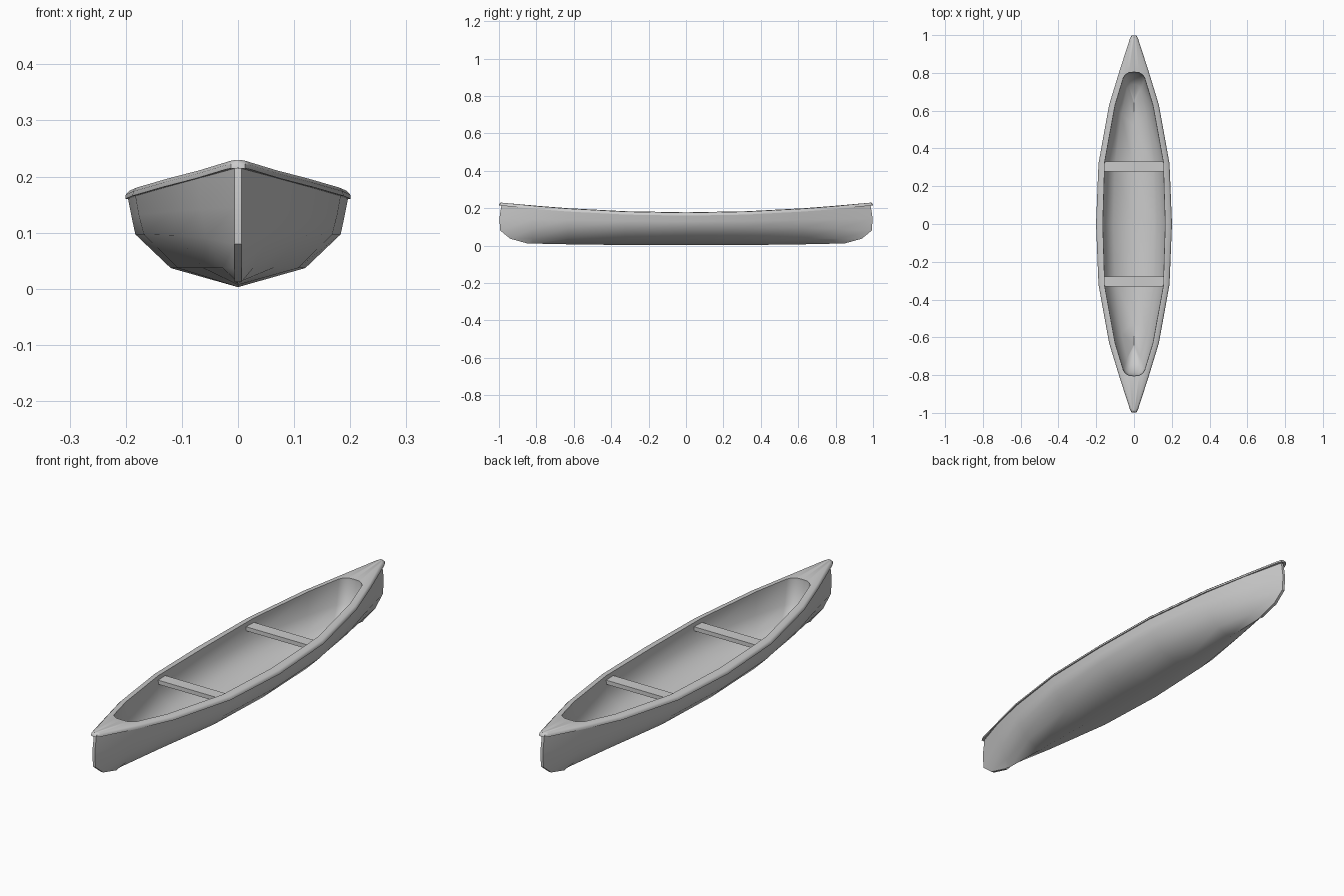
import bpy
import bmesh
import math

cube = bpy.data.objects.get("Cube")
if cube:
    bpy.data.objects.remove(cube, do_unlink=True)

grey = bpy.data.materials.new("light grey")
grey.use_nodes = True
grey.diffuse_color = (0.6, 0.6, 0.6, 1)
grey.node_tree.nodes["Principled BSDF"].inputs["Base Color"].default_value = grey.diffuse_color


def sheer(y):
    """Height of the rim top along the length."""
    return 0.178 + 0.055 * y * y


def finish(name, bm):
    mesh = bpy.data.meshes.new(name)
    bm.to_mesh(mesh)
    bm.free()
    mesh.materials.append(grey)
    obj = bpy.data.objects.new(name, mesh)
    bpy.context.collection.objects.link(obj)
    bpy.ops.object.select_all(action="DESELECT")
    obj.select_set(True)
    bpy.context.view_layer.objects.active = obj
    bpy.ops.object.shade_smooth_by_angle(angle=math.radians(42))
    return obj


def quarter_shell(name, rows):
    """Skin a quarter of rows, each running from midships to an end, and mirror it twice."""
    bm = bmesh.new()
    for sx in (1, -1):
        for sy in (1, -1):
            grid = [[bm.verts.new((sx * x, sy * y, z)) for x, y, z in row] for row in rows]
            for low, high in zip(grid, grid[1:]):
                for i in range(len(low) - 1):
                    quad = [low[i], low[i + 1], high[i + 1], high[i]]
                    bm.faces.new(quad if sx * sy > 0 else quad[::-1])
    bmesh.ops.remove_doubles(bm, verts=bm.verts, dist=0.0005)
    bmesh.ops.dissolve_degenerate(bm, edges=bm.edges, dist=0.0005)
    return finish(name, bm)


# Hull: keel, bilge, chine and gunwale lines
stations = (0, 0.32, 0.63, 0.82)


def hull_line(widths, heights, tip):
    return list(zip(widths, stations, heights)) + [(0.006, *tip), (0, *tip)]


quarter_shell("hull", [
    hull_line((0, 0, 0, 0), (0.003, 0.003, 0.007, 0.011), (0.85, 0.012)),
    hull_line((0.12, 0.107, 0.062, 0.027), (0.037, 0.037, 0.037, 0.037), (0.94, 0.037)),
    hull_line((0.183, 0.168, 0.11, 0.056), (0.097, 0.097, 0.095, 0.09), (0.993, 0.08)),
    hull_line((0.19, 0.177, 0.119, 0.066), (0.13, 0.132, 0.138, 0.142), (0.998, 0.145)),
    hull_line((0.196, 0.183, 0.126, 0.071), [sheer(y) - 0.018 for y in stations], (0.987, 0.215)),
])

# Rim with end decks, continuing down into the inner lining
outer = [(0.201, 0), (0.188, 0.32), (0.132, 0.63), (0.077, 0.81), (0.022, 0.98), (0.013, 0.997), (0, 0.999)]
opening = [(0.165, 0), (0.155, 0.33), (0.10, 0.63), (0.056, 0.775), (0.044, 0.792), (0.026, 0.802), (0, 0.804)]


def ring(points, inset, drop):
    return [(max(x - inset, 0), y - inset * (y > 0.9), sheer(y) - drop) for x, y in points]


def lining(side, length, height, rise):
    return [(x * side, y * length, height + rise * y ** 4) for x, y in opening]


quarter_shell("rim_and_lining", [
    ring(outer, 0.009, 0.018),
    ring(outer, 0, 0.018),
    ring(outer, 0.001, 0.01),
    ring(outer, 0.008, 0.003),
    ring(opening, 0, 0),
    ring(opening, 0, 0.012),
    lining(0.98, 0.98, 0.10, 0.01),
    lining(0.66, 0.92, 0.047, 0.01),
    lining(0, 0.82, 0.018, 0.005),
])

# Two cross benches
for side, name in ((-1, "front_bench"), (1, "back_bench")):
    bm = bmesh.new()
    bmesh.ops.create_cube(bm, size=1)
    for v in bm.verts:
        v.co.x *= 0.316
        v.co.y = side * 0.305 + v.co.y * 0.052
        v.co.z = 0.156 + v.co.z * 0.018
    finish(name, bm)
